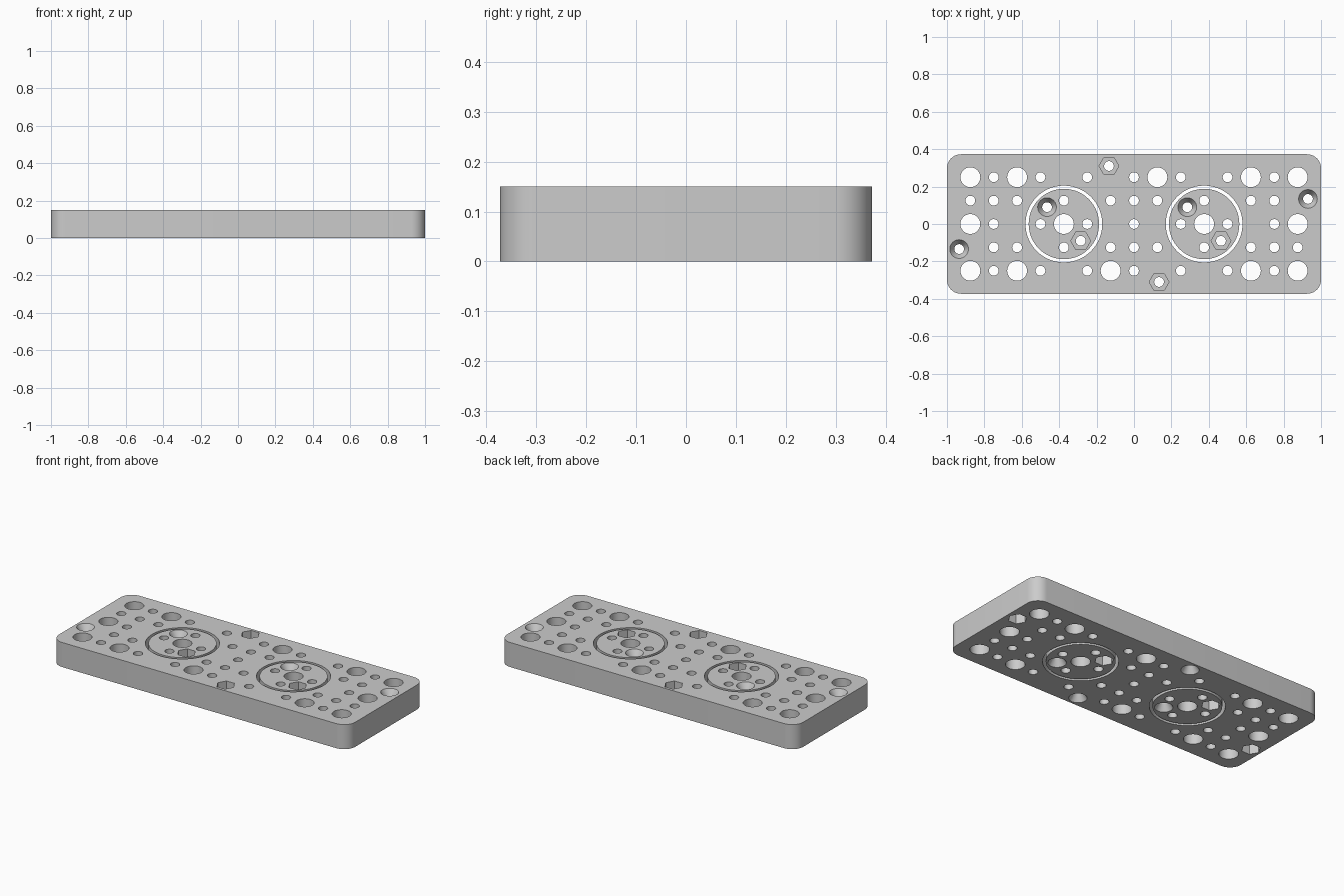
import bpy
import bmesh
import math

HALF_X, HALF_Y, THICK, CORNER = 1.0, 0.373, 0.15, 0.075
PITCH = 0.125
SMALL_R, BIG_R = 0.026, 0.053
RING_OUTER, RING_INNER = 0.205, 0.188
HEAD_R, HEAD_DEPTH = 0.05, 0.04
NUT_R, NUT_DEPTH = 0.053, 0.06
DISCS = {"right_disc": (-0.375, 0), "left_disc": (0.375, 0)}

# Bolt positions: head on top with nut below, and the reverse
HEAD_UP = [(-0.465, 0.09), (0.285, 0.09), (0.93, 0.134), (-0.935, -0.134)]
NUT_UP = [(-0.285, -0.09), (0.465, -0.09), (-0.134, 0.31), (0.134, -0.31)]

cube = bpy.data.objects.get("Cube")
if cube:
    bpy.data.objects.remove(cube, do_unlink=True)

grey = bpy.data.materials.new("light_grey")
grey.use_nodes = True
grey.diffuse_color = (0.6, 0.6, 0.6, 1)
grey.node_tree.nodes["Principled BSDF"].inputs["Base Color"].default_value = (0.6, 0.6, 0.6, 1)


def loft(bm, lower, upper, z0, z1):
    """Closed solid between two outlines of equal length."""
    a = [bm.verts.new((x, y, z0)) for x, y in lower]
    b = [bm.verts.new((x, y, z1)) for x, y in upper]
    bm.faces.new(a[::-1])
    bm.faces.new(b)
    n = len(a)
    for i in range(n):
        j = (i + 1) % n
        bm.faces.new((a[i], a[j], b[j], b[i]))


def circle(centre, r, sides=40):
    return [(centre[0] + r * math.cos(math.tau * i / sides),
             centre[1] + r * math.sin(math.tau * i / sides)) for i in range(sides)]


def rounded_rectangle(steps=10):
    points = []
    for k, (sx, sy) in enumerate([(1, 1), (-1, 1), (-1, -1), (1, -1)]):
        for i in range(steps + 1):
            t = (k + i / steps) * math.pi / 2
            points.append((sx * (HALF_X - CORNER) + CORNER * math.cos(t),
                           sy * (HALF_Y - CORNER) + CORNER * math.sin(t)))
    return points


def make_object(name, bm):
    mesh = bpy.data.meshes.new(name)
    bm.to_mesh(mesh)
    bm.free()
    mesh.materials.append(grey)
    obj = bpy.data.objects.new(name, mesh)
    bpy.context.collection.objects.link(obj)
    return obj


def cut(obj, bm):
    cutter = make_object("cutter", bm)
    cutter.hide_render = True
    mod = obj.modifiers.new("cut", "BOOLEAN")
    mod.operation, mod.solver, mod.object = "DIFFERENCE", "EXACT", cutter
    bpy.context.view_layer.objects.active = obj
    bpy.ops.object.modifier_apply(modifier=mod.name)
    bpy.data.objects.remove(cutter, do_unlink=True)


def disc_distance(p):
    return min(math.dist(p, c) for c in DISCS.values())


def is_big(i, j):
    if abs(j) == 2:
        return abs(i) in (5, 7) or (i, j) in ((1, 2), (-1, -2))
    return j == 0 and abs(i) in (3, 7)


# Hole grid, leaving out places taken by the ring slots and the bolts
holes = []
for i in range(-7, 8):
    for j in range(-2, 3):
        p = (i * PITCH, j * PITCH)
        on_ring = 0.15 < disc_distance(p) < 0.26
        on_bolt = any(math.dist(p, b) < 0.09 for b in HEAD_UP + NUT_UP)
        if not on_ring and not on_bolt:
            holes.append((p, BIG_R if is_big(i, j) else SMALL_R))
holes += [(p, SMALL_R) for p in HEAD_UP + NUT_UP]


def drill(obj, belongs, slots=()):
    # Straight holes and round openings
    bm = bmesh.new()
    for p, r in holes:
        if belongs(p):
            loft(bm, circle(p, r), circle(p, r), -0.05, THICK + 0.05)
    for c in slots:
        loft(bm, circle(c, RING_OUTER, 96), circle(c, RING_OUTER, 96), -0.05, THICK + 0.05)
    cut(obj, bm)
    # Countersinks and hexagonal nut pockets
    bm = bmesh.new()
    slope = (HEAD_R - SMALL_R) / HEAD_DEPTH
    over = 0.01
    wide, narrow = HEAD_R + slope * over, SMALL_R - slope * over
    for p in filter(belongs, HEAD_UP + NUT_UP):
        nut = circle(p, NUT_R, 6)
        if p in HEAD_UP:
            loft(bm, circle(p, narrow), circle(p, wide), THICK - HEAD_DEPTH - over, THICK + over)
            loft(bm, nut, nut, -over, NUT_DEPTH)
        else:
            loft(bm, circle(p, wide), circle(p, narrow), -over, HEAD_DEPTH + over)
            loft(bm, nut, nut, THICK - NUT_DEPTH, THICK + over)
    cut(obj, bm)
    bpy.ops.object.select_all(action="DESELECT")
    obj.select_set(True)
    bpy.context.view_layer.objects.active = obj
    bpy.ops.object.shade_smooth_by_angle(angle=math.radians(30))


# Main plate
bm = bmesh.new()
loft(bm, rounded_rectangle(), rounded_rectangle(), 0, THICK)
plate = make_object("plate", bm)
drill(plate, lambda p: disc_distance(p) > RING_OUTER, DISCS.values())

# Loose discs inside the round openings
for name, centre in DISCS.items():
    bm = bmesh.new()
    loft(bm, circle(centre, RING_INNER, 96), circle(centre, RING_INNER, 96), 0, THICK)
    disc = make_object(name, bm)
    drill(disc, lambda p: math.dist(p, centre) < RING_INNER)
